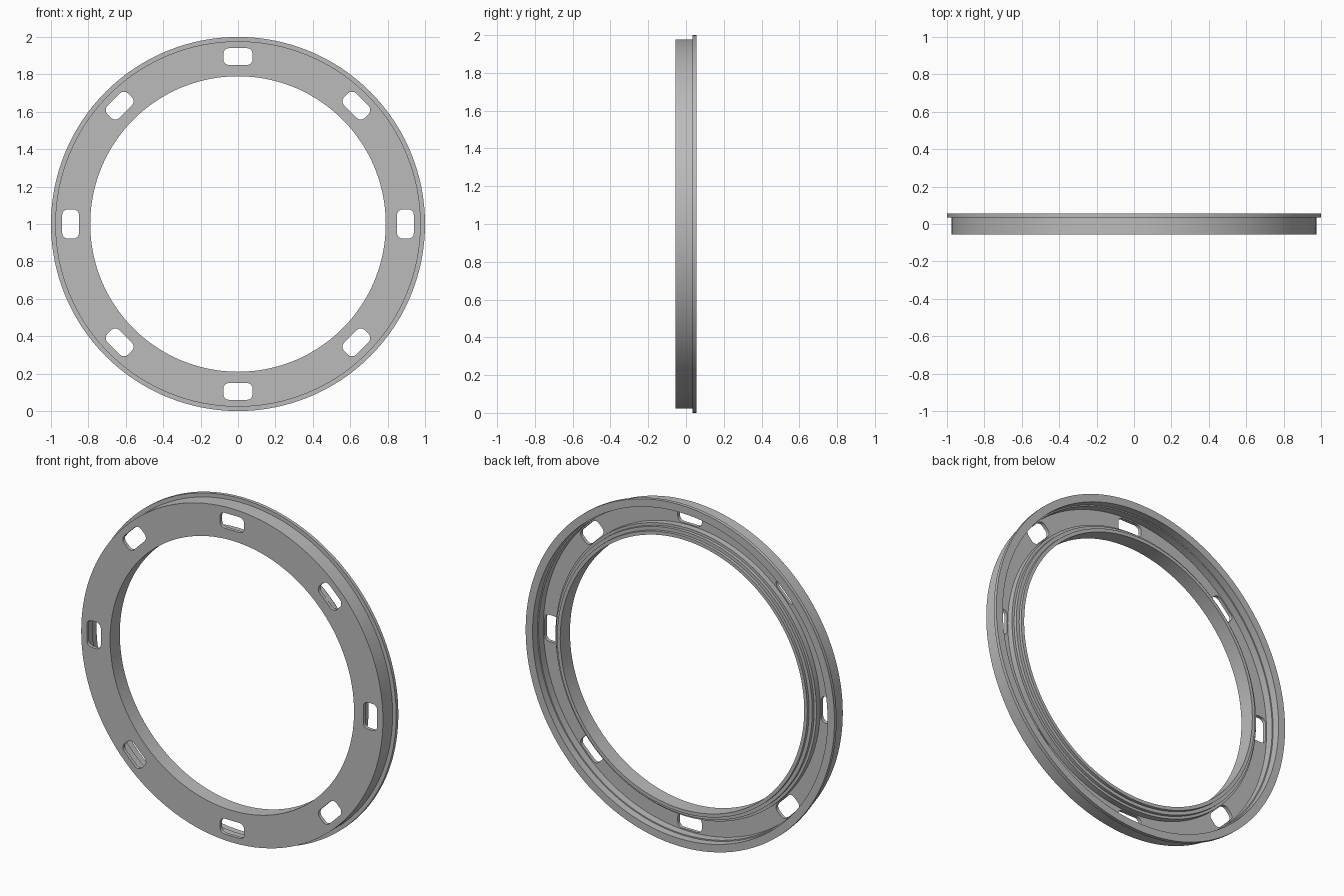
import bpy
import bmesh
from math import pi, cos, sin, radians
from mathutils import Matrix, Vector

if "Cube" in bpy.data.objects:
    bpy.data.objects.remove(bpy.data.objects["Cube"])

CENTRE = Vector((0, 0, 1))

grey = bpy.data.materials.new("plain_grey")
grey.use_nodes = True
colour = (0.5, 0.5, 0.5, 1)
grey.diffuse_color = colour
grey.node_tree.nodes["Principled BSDF"].inputs["Base Color"].default_value = colour


def make_object(name, bm):
    bmesh.ops.recalc_face_normals(bm, faces=bm.faces)
    mesh = bpy.data.meshes.new(name)
    bm.to_mesh(mesh)
    bm.free()
    mesh.materials.append(grey)
    obj = bpy.data.objects.new(name, mesh)
    bpy.context.collection.objects.link(obj)
    obj.location = CENTRE
    return obj


def revolve(name, profile, steps=128):
    """Spin a closed (radius, y) profile around the y axis."""
    bm = bmesh.new()
    rings = []
    for i in range(steps):
        a = 2 * pi * i / steps
        rings.append([bm.verts.new((r * cos(a), y, r * sin(a))) for r, y in profile])
    n = len(profile)
    for i in range(steps):
        a, b = rings[i], rings[(i + 1) % steps]
        for j in range(n):
            k = (j + 1) % n
            bm.faces.new((a[j], a[k], b[k], b[j]))
    return make_object(name, bm)


def add_slot(bm, angle, half_w=0.078, half_h=0.045, radius=0.03, mid=0.895):
    """Rounded rectangular prism, long side tangent to the ring."""
    turn = Matrix.Rotation(angle, 3, 'Y')
    loop = []
    for q, (sx, sz) in enumerate([(1, 1), (-1, 1), (-1, -1), (1, -1)]):
        for s in range(6):
            a = q * pi / 2 + s / 5 * pi / 2
            loop.append((sx * (half_w - radius) + radius * cos(a),
                         mid + sz * (half_h - radius) + radius * sin(a)))
    front = [bm.verts.new(turn @ Vector((x, -0.1, z))) for x, z in loop]
    back = [bm.verts.new(turn @ Vector((x, 0.1, z))) for x, z in loop]
    bm.faces.new(front)
    bm.faces.new(back[::-1])
    for i in range(len(loop)):
        k = (i + 1) % len(loop)
        bm.faces.new((front[i], back[i], back[k], front[k]))


# Channel ring: flat front, flanged outer wall, stepped inner wall, open back
ring = revolve("slotted_ring", [
    (0.79, -0.055), (0.977, -0.055), (0.977, 0.035), (1.0, 0.035),
    (1.0, 0.055), (0.955, 0.055), (0.955, 0.01), (0.948, 0.01),
    (0.948, -0.035), (0.845, -0.035), (0.845, 0.0), (0.83, 0.0),
    (0.83, 0.018), (0.81, 0.018), (0.81, 0.035), (0.79, 0.035)])

# Eight slots through the front plate
bm = bmesh.new()
for i in range(8):
    add_slot(bm, i * pi / 4)
cutter = make_object("slot_cutter", bm)
cutter.hide_render = True
cutter.hide_viewport = True

cut = ring.modifiers.new("slots", 'BOOLEAN')
cut.operation = 'DIFFERENCE'
cut.solver = 'EXACT'
cut.object = cutter

# Apply the cut and drop the cutter
bpy.context.view_layer.update()
result = bpy.data.meshes.new_from_object(
    ring.evaluated_get(bpy.context.evaluated_depsgraph_get()))
ring.modifiers.clear()
ring.data = result
bpy.data.objects.remove(cutter)

bpy.ops.object.select_all(action='DESELECT')
ring.select_set(True)
bpy.context.view_layer.objects.active = ring
bpy.ops.object.shade_smooth_by_angle(angle=radians(30))
